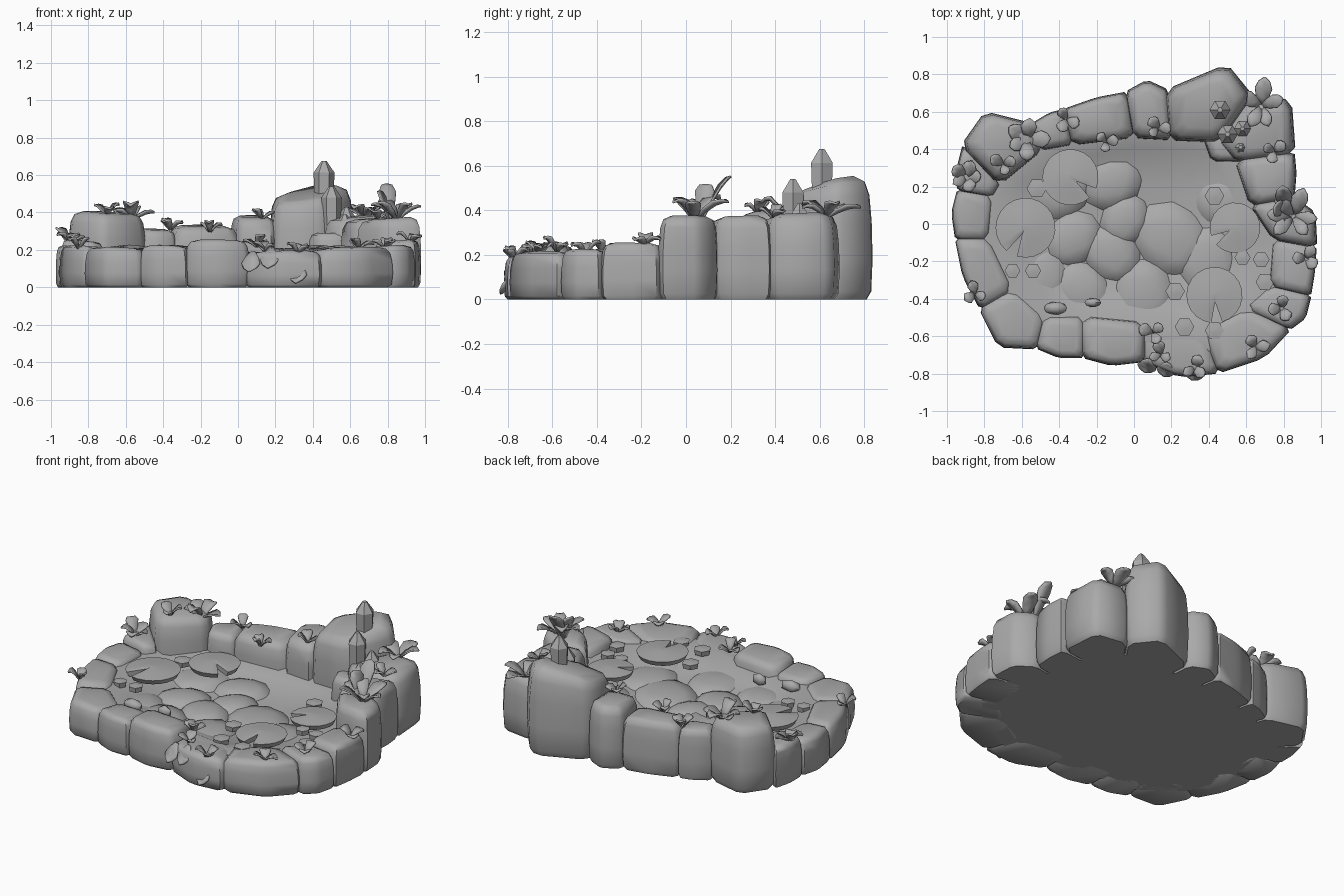
import bpy
import bmesh
import math
import random
from mathutils import Vector, Matrix

random.seed(4)
cube = bpy.data.objects.get("Cube")
if cube:
    bpy.data.objects.remove(cube, do_unlink=True)

stone_grey = bpy.data.materials.new("stone grey")
stone_grey.use_nodes = True
GREY = (0.4, 0.4, 0.4, 1)
stone_grey.diffuse_color = GREY
stone_grey.node_tree.nodes["Principled BSDF"].inputs["Base Color"].default_value = GREY


def finish(bm, name, angle=40):
    """Turn a bmesh into a shaded object."""
    bmesh.ops.recalc_face_normals(bm, faces=bm.faces)
    mesh = bpy.data.meshes.new(name)
    bm.to_mesh(mesh)
    bm.free()
    mesh.materials.append(stone_grey)
    ob = bpy.data.objects.new(name, mesh)
    bpy.context.scene.collection.objects.link(ob)
    bpy.ops.object.select_all(action='DESELECT')
    ob.select_set(True)
    bpy.context.view_layer.objects.active = ob
    bpy.ops.object.shade_smooth_by_angle(angle=math.radians(angle))
    return ob


def loft(bm, rings):
    """Skin closed rings of equal length and cap both ends."""
    loops = [[bm.verts.new(p) for p in ring] for ring in rings]
    for low, high in zip(loops, loops[1:]):
        for i in range(len(low)):
            j = (i + 1) % len(low)
            bm.faces.new((low[i], low[j], high[j], high[i]))
    bm.faces.new(loops[0][::-1])
    bm.faces.new(loops[-1])


def round_corners(points, cut=0.14):
    """Replace each corner of an outline by two points."""
    out = []
    for i, p in enumerate(points):
        before, after = points[i - 1], points[(i + 1) % len(points)]
        out += [p.lerp(before, cut), p.lerp(after, cut)]
    return out


PROFILE = [(0, .9), (.07, 1.0), (.35, 1.03), (.65, 1.01), (.86, .96), (.96, .86), (1, .62)]


def rock(name, corners, height, lean):
    """Rounded boulder standing on a corner outline; lean tips its top."""
    outline = round_corners(corners)
    centre = sum(outline, Vector((0, 0))) / len(outline)
    rings = []
    for level, scale in PROFILE:
        ring = []
        for p in outline:
            xy = centre + (p - centre) * scale * 1.05
            tilt = (p - centre).dot(lean) * level * level
            ring.append((xy.x, xy.y, max(0, height * level + tilt)))
        rings.append(ring)
    bm = bmesh.new()
    loft(bm, rings)
    finish(bm, name, 50)


# Rim: seam outer xy, seam inner xy, height of the next rock, its outer bulge xy
RIM = [
    (-.91, .42, -.72, .22, .40, -.79, .59), (-.55, .53, -.50, .40, .31, -.45, .59),
    (-.37, .61, -.33, .43, .33, -.2, .67), (-.04, .70, 0, .47, .38, .07, .76),
    (.18, .71, .2, .46, .51, .49, .84), (.62, .68, .46, .45, .38, .83, .65),
    (.85, .38, .55, .34, .37, .86, .27), (.85, .14, .63, .1, .37, .96, .06),
    (.97, -.12, .75, -.08, .25, .96, -.26), (.94, -.38, .73, -.33, .22, .91, -.5),
    (.83, -.56, .6, -.45, .21, .69, -.71), (.45, -.79, .37, -.57, .19, .24, -.81),
    (.05, -.73, .05, -.53, .25, -.12, -.75), (-.27, -.71, -.27, -.5, .22, -.4, -.71),
    (-.52, -.66, -.48, -.5, .21, -.72, -.65), (-.82, -.45, -.65, -.35, .22, -.91, -.28),
    (-.95, -.08, -.78, -.08, .22, -.97, .06), (-.94, .18, -.76, .15, .25, -.94, .3),
]
for i, (ox, oy, ix, iy, height, bx, by) in enumerate(RIM):
    nox, noy, nix, niy = RIM[(i + 1) % len(RIM)][:4]
    corners = [Vector(p) for p in ((ox, oy), (bx, by), (nox, noy), (nix, niy), (ix, iy))]
    steepness = .2 if height > .5 else .05
    rock("rim_rock_%d" % (i + 1), corners, height, Vector((bx, by)).normalized() * steepness)

# Low ledge that carries the smaller crystals
rock("crystal_ledge", [Vector(p) for p in ((.37, .48), (.62, .55), (.6, .34), (.42, .34))],
     .29, Vector((0, 0)))

# Shallow basin with a flat underside
edge = [Vector(((r[0] + r[2]) / 2, (r[1] + r[3]) / 2)) for r in RIM]
bm = bmesh.new()
loft(bm, [[(p.x * s, p.y * s, z) for p in edge]
          for s, z in ((1, 0), (1, .18), (.88, .19), (.7, .14), (.35, .1))])
finish(bm, "basin", 60)

# Broad, flat stones on the basin floor
FLOOR_STONES = [(-.5, -.3, .19), (-.33, -.08, .17), (-.12, -.16, .17), (-.4, .2, .2),
                (-.12, .22, .17), (.2, -.08, .22), (-.28, -.36, .18), (.05, -.38, .2),
                (.4, -.2, .2), (-.62, .05, .17), (.5, .12, .18), (.45, -.42, .2),
                (-.05, .02, .15)]
for x, y, r in FLOOR_STONES:
    bm = bmesh.new()
    turn = Matrix.Rotation(random.uniform(0, 6), 4, 'Z')
    bmesh.ops.create_icosphere(bm, subdivisions=2, radius=1, matrix=Matrix.Translation(
        (x, y, .1)) @ turn @ Matrix.Diagonal((r, r * .85, .05, 1)))
    finish(bm, "floor_stone")


def lily_pad(name, x, y, r, z, sides, notch=None):
    """Domed disc with an optional wedge cut out."""
    bm = bmesh.new()
    gap = 0 if notch is None else .2
    start = math.radians(notch or 0) + gap
    steps = sides if notch is None else sides + 1
    pts = [(start + (2 * math.pi - 2 * gap) * k / sides) for k in range(steps)]
    rim = [Vector((x + r * math.cos(a), y + r * math.sin(a), z)) for a in pts]
    if notch is not None:
        a = math.radians(notch)
        rim.append(Vector((x + r * .25 * math.cos(a), y + r * .25 * math.sin(a), z + .01)))
    mid = Vector((x, y, z + r * .12))
    under = [Vector((x, y, z - .03)).lerp(p - Vector((0, 0, .03)), .9) for p in rim]
    loft(bm, [under, rim, [mid.lerp(p, .6) for p in rim], [mid.lerp(p, .15) for p in rim]])
    finish(bm, name, 50)


for x, y, r, notch in ((-.34, .25, .15, -35), (-.58, -.02, .16, -118),
                       (.54, -.02, .135, -150), (.43, -.38, .15, -85)):
    lily_pad("lily_pad", x, y, r, .21, 20, notch)
for x, y in ((-.65, -.25), (-.54, -.25), (-.52, .19), (.43, .15), (.22, -.36), (.27, -.55),
             (.58, -.18), (.68, -.19), (.7, -.31), (.43, -.57)):
    lily_pad("small_pad", x, y, random.uniform(.04, .055), .205, 6)

# Blunt pointed crystals at the tall back rock
for x, y, r, base, top in ((.46, .61, .056, .3, .675), (.5, .48, .055, .2, .54),
                           (.43, .5, .045, .2, .42), (.57, .41, .045, .2, .39),
                           (.58, .51, .045, .2, .43)):
    bm = bmesh.new()
    loft(bm, [[(x + r * s * math.cos(k * math.pi / 3), y + r * s * math.sin(k * math.pi / 3), z)
               for k in range(6)]
              for s, z in ((.8, base), (1, top - r * 1.1), (.25, top))])
    finish(bm, "crystal", 20)


def leaf(bm, root, heading, length, rise, width, arch=2.0):
    """Folded oval leaf that arches away from its root."""
    out = Vector((math.cos(heading), math.sin(heading), 0))
    side = Vector((-out.y, out.x, 0))
    up = Vector((0, 0, 1))
    rows = []
    for t, w in ((0, .2), (.3, .75), (.6, 1), (.85, .65), (1, .04)):
        p = root + out * length * t + up * rise * math.sin(t * arch)
        rows.append([bm.verts.new(p + side * width * w * s + up * width * .35 * w * abs(s))
                     for s in (-1, 0, 1)])
    for a, b in zip(rows, rows[1:]):
        for k in (0, 1):
            bm.faces.new((a[k], a[k + 1], b[k + 1], b[k]))


def finish_leaves(bm, name):
    thick = finish(bm, name, 50).modifiers.new("thickness", 'SOLIDIFY')
    thick.thickness = .01


def plant(name, x, y, z, count, length, rise, width):
    """Clump of leaves spread around one root."""
    bm = bmesh.new()
    first = random.uniform(0, 6)
    for k in range(count):
        heading = first + k * 2 * math.pi / count + random.uniform(-.3, .3)
        size = random.uniform(.75, 1.05)
        leaf(bm, Vector((x, y, z)), heading, length * size,
             rise * random.uniform(.5, 1.1), width * size, random.uniform(1.4, 2.2))
    finish_leaves(bm, name)


# Tall leafy clumps, then small sprouts around the rim
for x, y, z, n, length, rise in ((.85, .04, .36, 6, .16, .1), (.68, .63, .37, 5, .15, .08),
                                 (-.57, .45, .36, 5, .12, .09), (-.9, .25, .23, 5, .1, .08)):
    plant("leafy_plant", x, y, z, n, length, rise, .042)
for x, y, z in ((.1, -.58, .22), (.14, -.7, .2), (.32, -.77, .17), (.65, -.66, .2),
                (-.85, -.37, .21), (.92, -.18, .24), (.13, .51, .37), (-.15, .44, .3),
                (-.7, .32, .39), (.75, .39, .37), (.79, -.45, .21), (-.36, .56, .31)):
    plant("sprout", x, y, z, 3, .075, .055, .032)

# Upright leaves in the tallest clump
bm = bmesh.new()
for heading, length, rise in ((1.7, .13, .21), (2.8, .06, .17)):
    leaf(bm, Vector((.81, .07, .36)), heading, length, rise, .045, 1.2)
finish_leaves(bm, "upright_leaves")

# Trailing leaves hanging over the front rim
bm = bmesh.new()
for x, y, z in ((.08, -.73, .19), (.18, -.75, .21), (.33, -.77, .13)):
    leaf(bm, Vector((x, y, z)), -1.9, .07, -.1, .05, 1.5)
finish_leaves(bm, "trailing_leaves")

# Curled pebbles lying near the front edge
for x, y, r in ((-.42, -.45, .07), (-.22, -.42, .05)):
    bm = bmesh.new()
    bmesh.ops.create_icosphere(bm, subdivisions=1, radius=1, matrix=Matrix.Translation(
        (x, y, .19)) @ Matrix.Diagonal((r, r * .55, .04, 1)))
    finish(bm, "pebble", 50)
